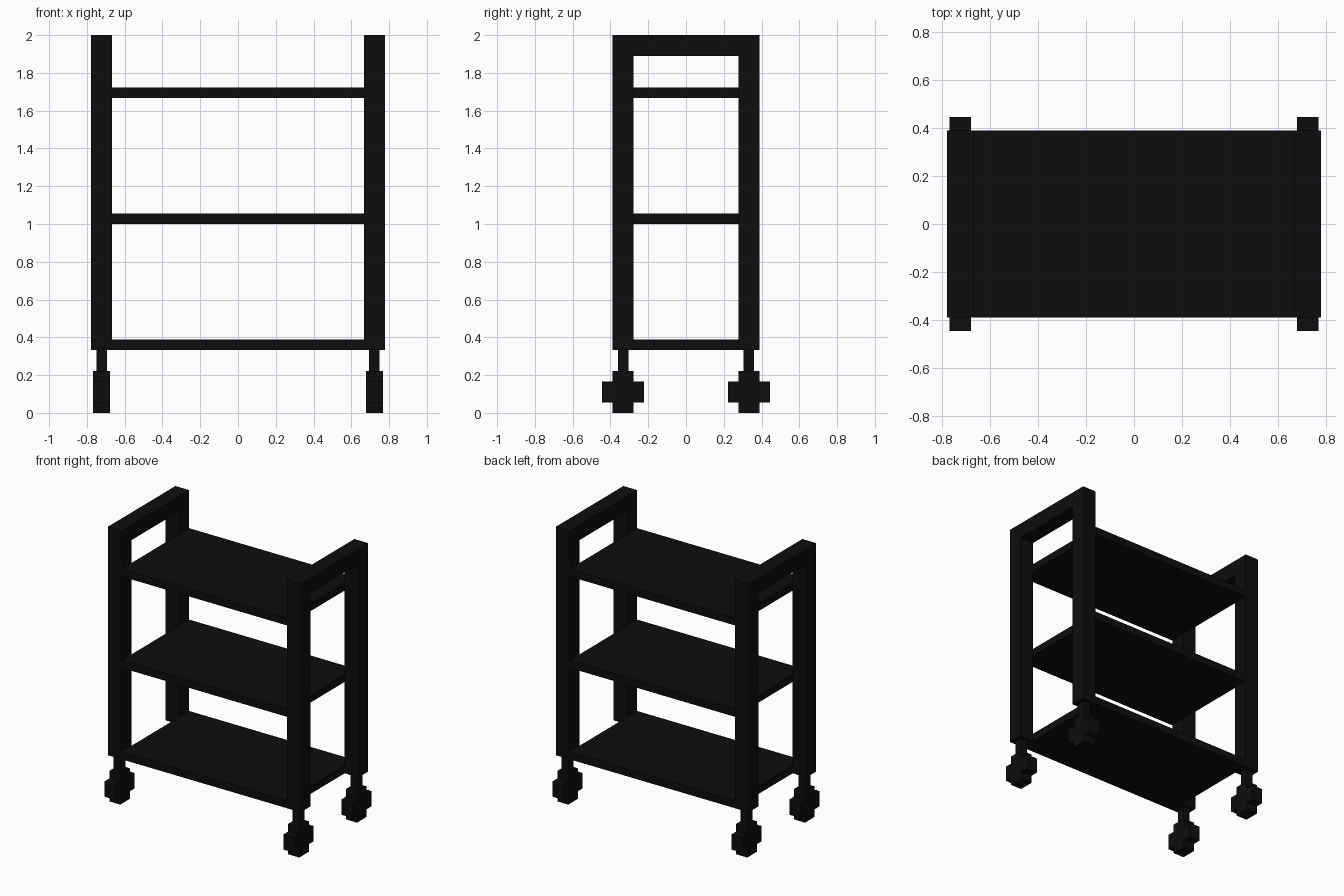
import bpy
import bmesh
from mathutils import Vector

cube = bpy.data.objects.get("Cube")
if cube:
    bpy.data.objects.remove(cube, do_unlink=True)

U = 1 / 9  # module: thickness of the frame tubes

black = bpy.data.materials.new("matte_black")
black.use_nodes = True
colour = (0.004, 0.004, 0.004, 1)
black.diffuse_color = colour
black.node_tree.nodes["Principled BSDF"].inputs["Base Color"].default_value = colour


def extrude_profile(name, points, x, width):
    """Extrude a (y, z) outline, given in modules, along x."""
    bm = bmesh.new()
    verts = [bm.verts.new(Vector((x - width / 2, y, z)) * U) for y, z in points]
    face = bm.faces.new(verts)
    ext = bmesh.ops.extrude_face_region(bm, geom=[face])
    moved = [v for v in ext["geom"] if isinstance(v, bmesh.types.BMVert)]
    bmesh.ops.translate(bm, verts=moved, vec=(width * U, 0, 0))
    bmesh.ops.recalc_face_normals(bm, faces=bm.faces)
    mesh = bpy.data.meshes.new(name)
    bm.to_mesh(mesh)
    bm.free()
    mesh.materials.append(black)
    obj = bpy.data.objects.new(name, mesh)
    bpy.context.collection.objects.link(obj)
    return obj


def rect(y, z, half_y, height):
    return [(y - half_y, z), (y + half_y, z),
            (y + half_y, z + height), (y - half_y, z + height)]


# Shelves fitted between the end frames
for name, z in (("bottom", 3), ("middle", 9), ("top", 15)):
    extrude_profile(name + "_shelf", rect(0, z, 3.5, 0.5), 0, 12)

# End frames: two posts joined by a push handle
arch = [(-3.5, 3), (-2.5, 3), (-2.5, 17), (2.5, 17),
        (2.5, 3), (3.5, 3), (3.5, 18), (-3.5, 18)]

# Stepped cross outline of a wheel, centred on its axle
cross = [(-1, -.5), (-.5, -.5), (-.5, -1), (.5, -1), (.5, -.5), (1, -.5),
         (1, .5), (.5, .5), (.5, 1), (-.5, 1), (-.5, .5), (-1, .5)]

for side, sx in (("left", 1), ("right", -1)):
    extrude_profile(side + "_end_frame", arch, sx * 6.5, 1)
    # Casters under each post
    for end, sy in (("front", -1), ("back", 1)):
        label = f"{end}_{side}_caster"
        extrude_profile(label + "_stem", rect(sy * 3, 2, 0.25, 1), sx * 6.5, 0.5)
        wheel = [(y + sy * 3, z + 1) for y, z in cross]
        extrude_profile(label + "_wheel", wheel, sx * 6.5, 0.8)
